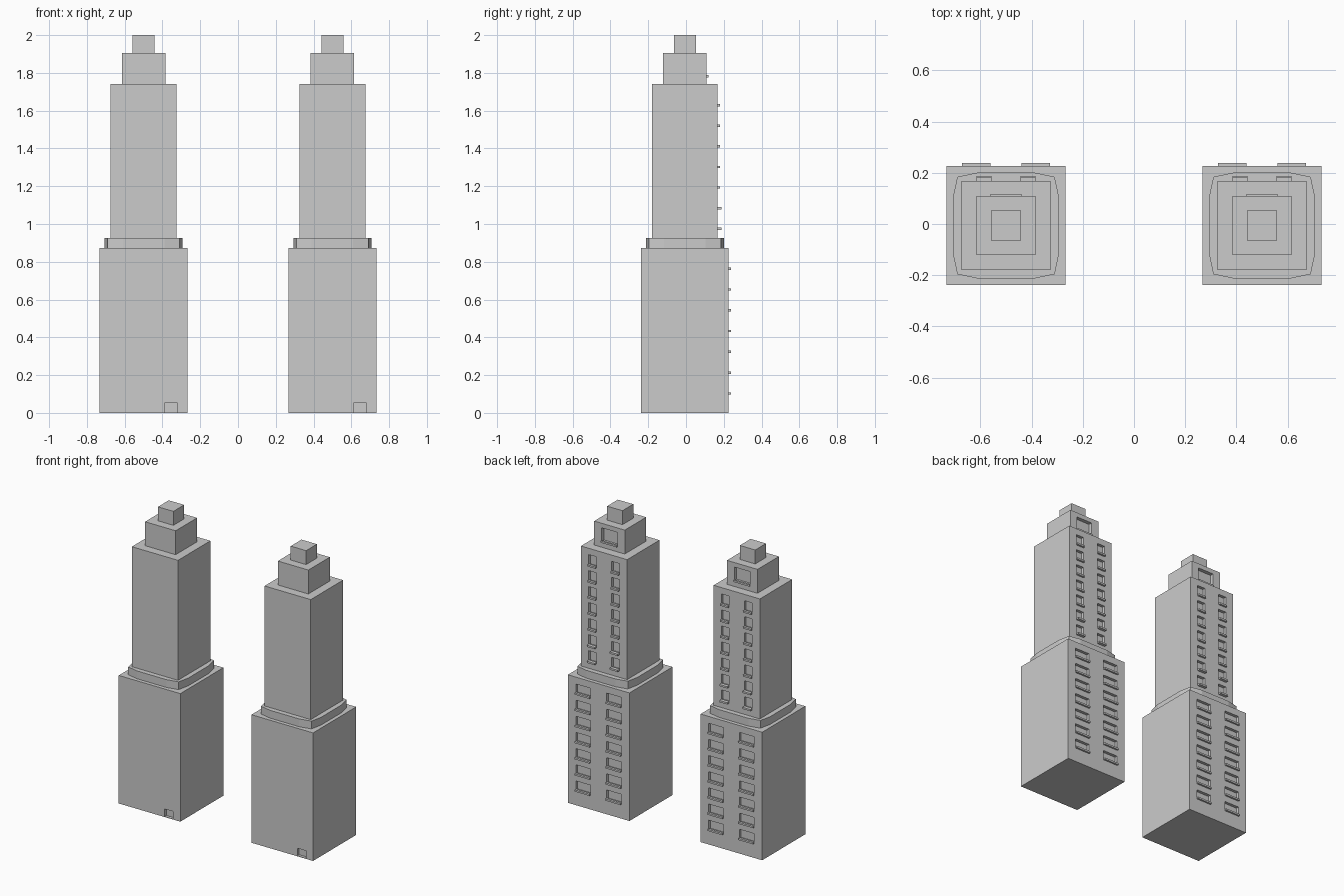
import bpy, bmesh
from mathutils import Vector

if "Cube" in bpy.data.objects:
    bpy.data.objects.remove(bpy.data.objects["Cube"])

CY = -0.006      # depth centre of each tower
CX = -0.5        # first tower; the second is a copy one unit to the right
parts = []


def boxes(name, spans):
    """One mesh object made of axis-aligned boxes (x0, x1, y0, y1, z0, z1)."""
    bm = bmesh.new()
    for x0, x1, y0, y1, z0, z1 in spans:
        for v in bmesh.ops.create_cube(bm, size=1)["verts"]:
            v.co = Vector((x1 if v.co.x > 0 else x0,
                           y1 if v.co.y > 0 else y0,
                           z1 if v.co.z > 0 else z0))
    me = bpy.data.meshes.new(name)
    bm.to_mesh(me)
    bm.free()
    ob = bpy.data.objects.new(name, me)
    bpy.context.collection.objects.link(ob)
    return ob


def block(name, half, z0, z1):
    ob = boxes(name, [(CX - half, CX + half, CY - half, CY + half, z0, z1)])
    parts.append(ob)
    return ob


def carve(ob, spans):
    """Cut box-shaped recesses into a block."""
    cutter = boxes("cutter", spans)
    cutter.hide_render = True
    mod = ob.modifiers.new("recesses", 'BOOLEAN')
    mod.operation = 'DIFFERENCE'
    mod.solver = 'EXACT'
    mod.object = cutter
    bpy.context.view_layer.objects.active = ob
    bpy.ops.object.modifier_apply(modifier=mod.name)
    bpy.data.objects.remove(cutter)


def windows(name, face, columns, rows, height, depth):
    """Recess boxes and protruding sills on the back face."""
    cuts, sills = [], []
    for a, b in columns:
        for z, out in rows:
            cuts.append((CX + a, CX + b, face - depth, face + 0.05, z, z + height))
            sills.append((CX + a, CX + b, face - 0.004, face + out, z - 0.006, z + 0.006))
    parts.append(boxes(name, sills))
    return cuts


# Lower block with two columns of windows and a small front door
base = block("base_block", 0.232, 0, 0.872)
cuts = windows("base_sills", CY + 0.232, [(-0.172, -0.06), (0.06, 0.172)],
               [(0.103 + 0.11 * i, 0.012) for i in range(7)], 0.062, 0.02)
cuts.append((CX + 0.114, CX + 0.178, CY - 0.3, CY - 0.212, 0.003, 0.055))
carve(base, cuts)

# Collar: square ring with bowed sides
quarter = [(0.207, -0.11), (0.207, 0.11), (0.19, 0.19)]
bm = bmesh.new()
ring = []
for k in range(4):
    for x, y in quarter:
        for _ in range(k):
            x, y = -y, x
        ring.append(bm.verts.new((CX + x, CY + y, 0.872)))
face = bm.faces.new(ring)
up = bmesh.ops.extrude_face_region(bm, geom=[face])["geom"]
for v in up:
    if isinstance(v, bmesh.types.BMVert):
        v.co.z = 0.925
bmesh.ops.recalc_face_normals(bm, faces=bm.faces)
me = bpy.data.meshes.new("collar")
bm.to_mesh(me)
bm.free()
collar = bpy.data.objects.new("collar", me)
bpy.context.collection.objects.link(collar)
parts.append(collar)

# Upper shaft with narrower windows
shaft = block("upper_shaft", 0.174, 0.925, 1.742)
carve(shaft, windows("shaft_sills", CY + 0.174, [(-0.116, -0.057), (0.057, 0.116)],
                     [(0.975 + 0.109 * i, 0.02 if i < 2 else 0.013) for i in range(7)],
                     0.07, 0.02))

# Crown with one large window, and the small top block
crown = block("crown", 0.115, 1.742, 1.905)
carve(crown, windows("crown_sill", CY + 0.115, [(-0.06, 0.06)], [(1.782, 0.009)], 0.092, 0.025))
block("top_block", 0.058, 1.905, 2.0)

# Second identical tower
for ob in parts:
    twin = ob.copy()
    twin.name = ob.name + "_right"
    twin.location.x += 1.0
    bpy.context.collection.objects.link(twin)
